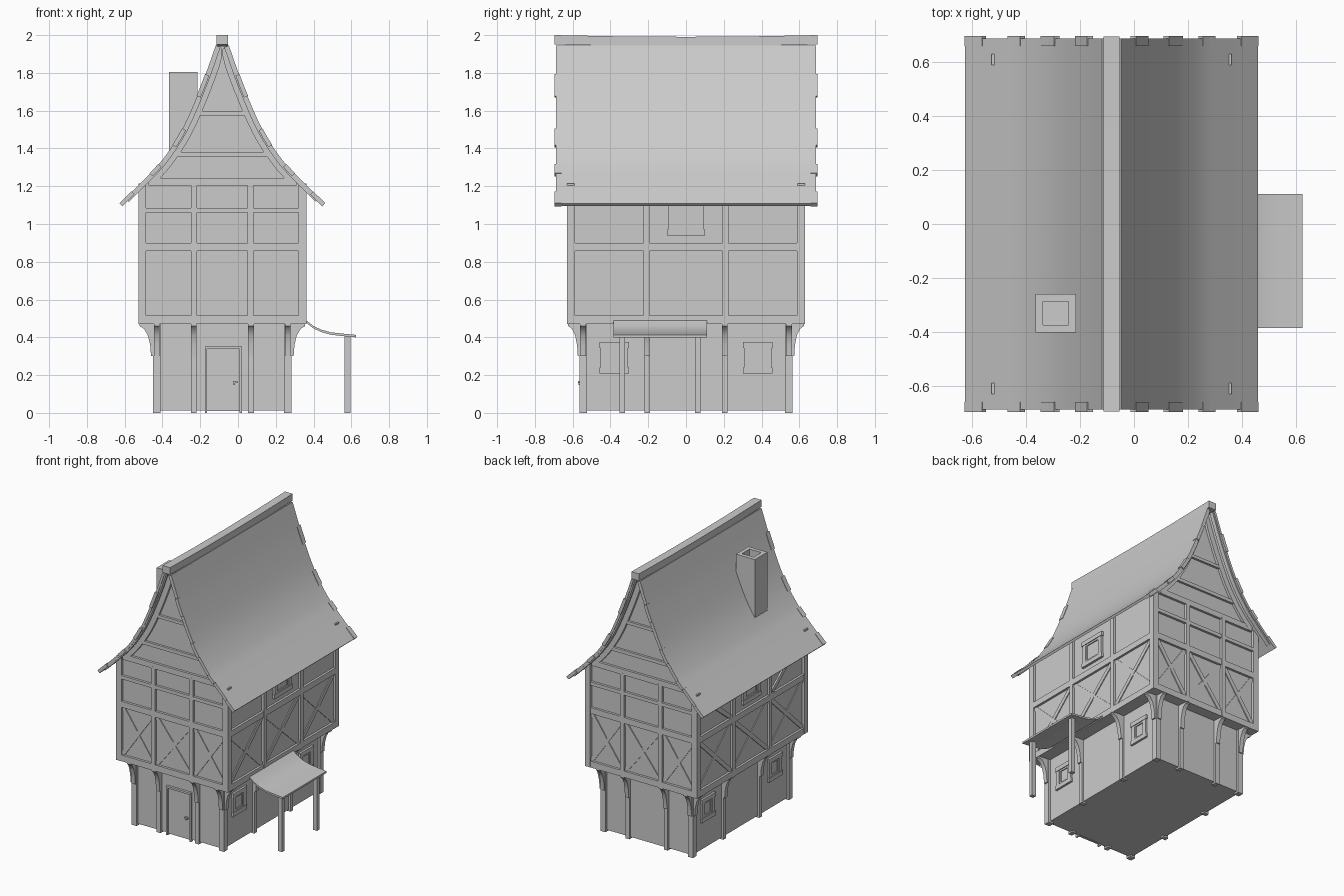
import bpy, bmesh
from mathutils import Vector

if "Cube" in bpy.data.objects:
    bpy.data.objects.remove(bpy.data.objects["Cube"])

CX = -0.083          # house centre line in x
parts = {}           # part name -> bmesh


def prism(name, pts, fn, a, b):
    """Extrude a 2D outline from a to b; fn(p, q, w) gives the world point."""
    bm = parts.setdefault(name, bmesh.new())
    lo = [bm.verts.new(fn(p, q, a)) for p, q in pts]
    hi = [bm.verts.new(fn(p, q, b)) for p, q in pts]
    n = len(pts)
    bm.faces.new(lo)
    bm.faces.new(hi[::-1])
    for i in range(n):
        bm.faces.new((lo[i], lo[(i + 1) % n], hi[(i + 1) % n], hi[i]))


def rect(u0, u1, z0, z1):
    return [(u0, z0), (u1, z0), (u1, z1), (u0, z1)]


def box(name, x0, x1, y0, y1, z0, z1):
    prism(name, rect(x0, x1, y0, y1), lambda p, q, w: (p, q, w), z0, z1)


# Facade frames: u along the wall, z up, d outwards from the house centre
def front(u, z, d): return (CX + u, -d, z)
def back(u, z, d): return (CX + u, d, z)
def right(u, z, d): return (CX + d, u, z)
def left(u, z, d): return (CX - d, u, z)
def along_y(p, z, w): return (CX + p, w, z)


def brace(name, f, u0, z0, u1, z1, w, d0, d1):
    a, b = Vector((u0, z0)), Vector((u1, z1))
    t = (b - a).normalized() * w / 2
    s = Vector((-t.y, t.x))
    prism(name, [a + s, b + s, b - s, a - s], f, d0, d1)


def window(name, f, u, z, w, h, d):
    for k, t, out in ((0, .03, .012), (.03, .012, .006)):
        a, b = w / 2 - k, h / 2 - k
        e = .006 if k == 0 else 0
        for s in (-1, 1):
            prism(name, rect(u + s * a, u + s * (a - t), z - b, z + b), f, d - .02, d + out)
            z0, z1 = sorted((z + s * b, z + s * (b - t)))
            prism(name, rect(u - a - e, u + a + e, z0, z1), f, d - .02, d + out + .003)
    prism(name + "_pane", rect(u - w / 2 + .03, u + w / 2 - .03, z - h / 2 + .03, z + h / 2 - .03), f, d - .02, d + .002)


# Curved roof profile: distance from ridge line, height
KEY = [Vector(p) for p in ((.02, 1.985), (.035, 1.945), (.11, 1.735), (.21, 1.505),
                           (.313, 1.345), (.41, 1.24), (.543, 1.108), (.60, 1.05))]
prof = []
for i in range(1, len(KEY) - 2):
    p0, p1, p2, p3 = KEY[i - 1:i + 3]
    for j in range(4):
        t = j / 4
        prof.append(.5 * (2 * p1 + (p2 - p0) * t + (2 * p0 - 5 * p1 + 4 * p2 - p3) * t * t
                          + (3 * p1 - p0 - 3 * p2 + p3) * t ** 3))
prof.append(KEY[-2])


def offset(i, o):
    t = (prof[min(i + 1, len(prof) - 1)] - prof[max(i - 1, 0)]).normalized()
    return prof[i] + Vector((t.y, -t.x)) * o


def roof_strip(name, s, i0, i1, o0, o1, y0, y1):
    r = range(i0, i1 + 1)
    pts = [offset(i, o0) for i in r] + [offset(i, o1) for i in reversed(r)]
    prism(name, [(s * max(p.x, .002), p.y) for p in pts], along_y, y0, y1)


def half_width(z):
    for a, b in zip(prof, prof[1:]):
        if a.y >= z >= b.y:
            return a.x + (b.x - a.x) * (a.y - z) / (a.y - b.y)


# Main bodies
box("ground_floor_walls", CX - .352, CX + .352, -.55, .55, .012, .48)
inner = [offset(i, .012) for i in range(len(prof))]
inner = [p for p in inner if p.x < .42]
outline = [(.428, .475), (.428, 1.205)] + [(p.x, p.y) for p in reversed(inner)]
outline += [(-x, z) for x, z in reversed(outline)]
prism("upper_walls_and_gables", outline, along_y, -.612, .612)
box("upper_floor_base", CX - .44, CX + .44, -.625, .625, .472, .5)

# Timber frame on each facade: (frame, ground half depth, upper half depth, half length ground/upper)
for f, gd, ud, gl, ul, inn_g, inn_u, ends in (
        (front, .565, .63, .367, .445, .152, .15, True), (back, .565, .63, .367, .445, .152, .15, True),
        (right, .367, .445, .565, .63, .205, .208, False), (left, .367, .445, .565, .63, .205, .208, False)):
    span = ud - gd
    for s in (-1, 1):
        for c, w in ((gl - .02, .02), (inn_g, .015)):
            # ground floor posts with curved brackets
            u = s * c
            prism("ground_posts", rect(u - w, u + w, 0, .475), f, gd - .04, gd)
            curve = [(0, .30), (.2, .30), (.26, .36), (.42, .41), (.68, .445), (1, .46), (1, .475), (0, .475)]
            prism("brackets", [(gd - .005 + k * (span - .001), z) for k, z in curve],
                  lambda p, q, v, f=f: f(v, q, p), u - .015, u + .015)
        for c, w in ((ul - .021, .021), (inn_u, .016)):
            prism("upper_posts", rect(s * c - w, s * c + w, .475, 1.215 if ends else 1.19), f, ud - .04, ud)
    rails = [(.47, .515), (.857, .9)] + ([(1.06, 1.085), (1.203, 1.243)] if ends else [])
    for z0, z1 in rails:
        l = min(ul, half_width(z1) - .015) if z1 > 1.2 else ul
        prism("upper_rails", rect(-l, l, z0, z1), f, ud - .04, ud - .001)
    # crossed braces in the lower row of panels
    a, b = inn_u + .016, ul - .042
    for u0, u1 in ((-b, -a), (-a + .032, a - .032), (a, b)):
        brace("cross_braces", f, u0, .515, u1, .857, .03, ud - .03, ud - .011)
        brace("cross_braces", f, u0, .857, u1, .515, .03, ud - .03, ud - .012)
    if ends:
        # gable beams and curved rafters
        for z0, z1 in ((1.355, 1.38), (1.575, 1.597)):
            l = half_width(z1) - .02
            prism("gable_beams", rect(-l, l, z0, z1), f, ud - .04, ud - .002)
        for s in (-1, 1):
            y = sorted((f(0, 0, ud - .04)[1], f(0, 0, ud)[1]))
            roof_strip("gable_rafters", s, 0, 16, .012, .055, *y)
    else:
        window("upper_window", f, 0, 1.035, .19, .19, ud - .015)
        for s in (-1, 1):
            window("ground_window", f, s * .38, .292, .145, .165, gd - .015)
            if f is left:
                brace("eave_braces", f, s * .24, .91, s * .58, 1.18, .03, ud - .03, ud - .006)

# Door with frame and handle
for u in (-.087, .097):
    prism("door_frame", rect(u - .005, u + .007, 0, .35), front, .54, .565)
prism("door_frame", rect(-.092, .104, .338, .352), front, .54, .567)
prism("door", rect(-.082, .092, .01, .338), front, .54, .556)
prism("door_handle", rect(.056, .08, .158, .168), front, .556, .572)
prism("door_handle", rect(.06, .066, .148, .17), front, .556, .568)

# Roof slopes, ragged verge slabs and ridge beam
for s in (-1, 1):
    roof_strip("roof", s, 0, len(prof) - 1, 0, .017, -.688, .688)
    for i0, i1 in ((3, 5), (8, 10), (13, 15), (18, 20)):
        for e in (-1, 1):
            y = sorted((e * .66, e * .697))
            roof_strip("verge_slabs", s, i0, i1, -.003, .02, *y)
    for e in (-1, 1):
        y = sorted((e * .655, e * .684))
        roof_strip("verge_boards", s, 0, 19, .015, .027, *y)
ys = (-.695, -.35, 0, .35, .695)
for y0, y1 in zip(ys, ys[1:]):
    drop = lambda y: .009 * (1 - (y / .695) ** 2)
    prism("ridge_beam", rect(-.03, .03, 1.95, 2.0),
          lambda p, q, w: (CX + p, w, q - drop(w)), y0, y1)

# Hollow chimney
x0, x1, y0, y1, t = -.365, -.215, -.402, -.26, .028
box("chimney", x0, x0 + t, y0, y1, 1.25, 1.805)
box("chimney", x1 - t, x1, y0, y1, 1.25, 1.805)
box("chimney", x0 + t, x1 - t, y0, y0 + t, 1.25, 1.805)
box("chimney", x0 + t, x1 - t, y1 - t, y1, 1.25, 1.805)
box("chimney", x0 + t, x1 - t, y0 + t, y1 - t, 1.25, 1.72)

# Side awning on two posts
top = [(.352, .497), (.40, .46), (.44, .441), (.49, .427), (.55, .42), (.625, .413)]
prism("awning", top + [(x, z - .013) for x, z in reversed(top)], lambda p, q, w: (p, w, q), -.385, .112)
for y in (-.337, .062):
    box("awning_posts", .563, .595, y - .014, y + .014, 0, .412)

# Turn every part into an object
for name, bm in parts.items():
    bmesh.ops.recalc_face_normals(bm, faces=bm.faces)
    me = bpy.data.meshes.new(name)
    bm.to_mesh(me)
    bm.free()
    ob = bpy.data.objects.new(name, me)
    bpy.context.collection.objects.link(ob)
    if name in ("roof", "awning", "brackets", "gable_rafters"):
        bpy.ops.object.select_all(action='DESELECT')
        ob.select_set(True)
        bpy.context.view_layer.objects.active = ob
        bpy.ops.object.shade_smooth_by_angle()
